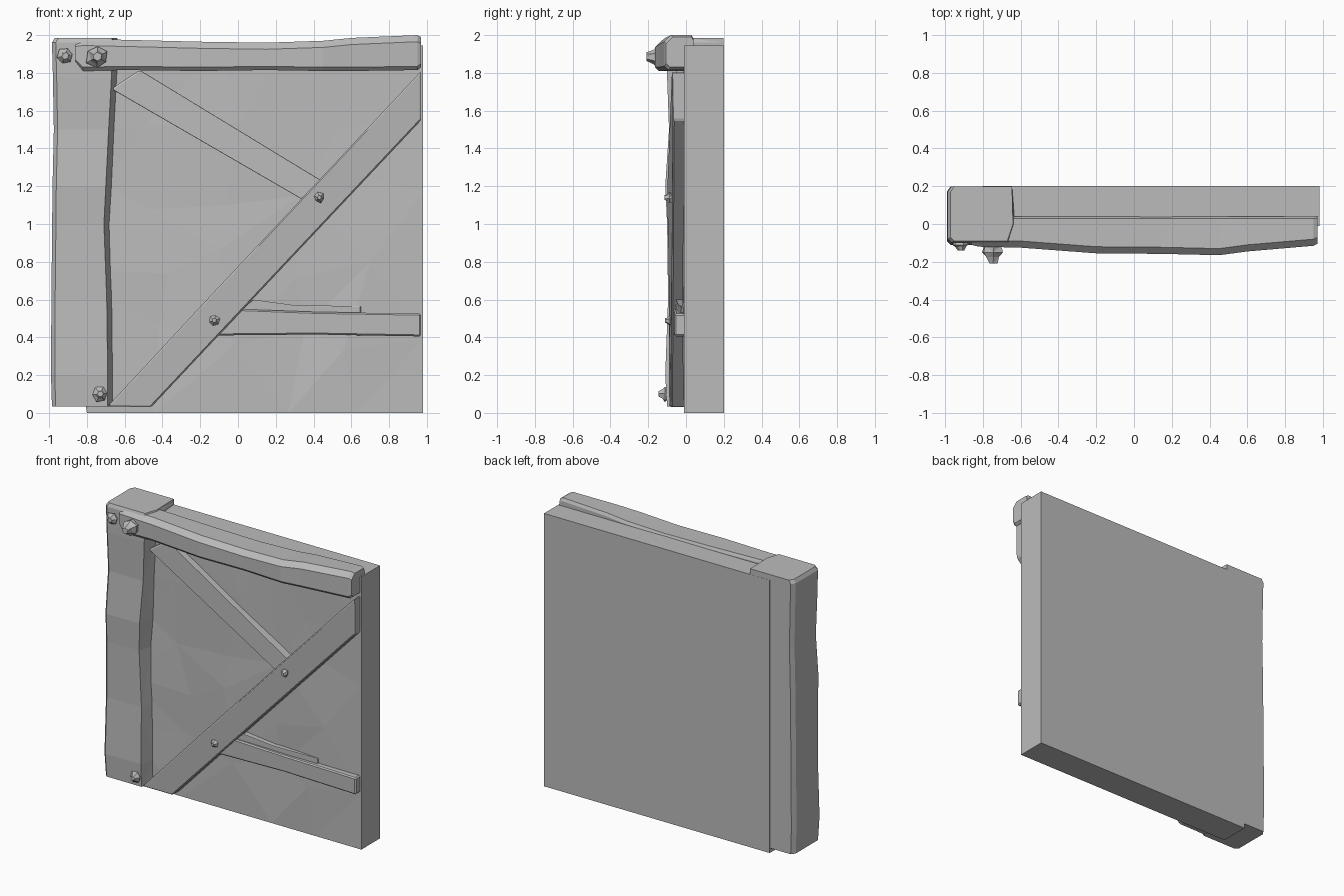
import bpy, bmesh, math, random
from mathutils import Vector

random.seed(4)
if "Cube" in bpy.data.objects:
    bpy.data.objects.remove(bpy.data.objects["Cube"])

grey = bpy.data.materials.new("plain grey")
grey.use_nodes = True
grey.diffuse_color = (0.5, 0.5, 0.5, 1)
grey.node_tree.nodes["Principled BSDF"].inputs["Base Color"].default_value = (0.5, 0.5, 0.5, 1)


def finish(name, bm, bevel=0):
    """Turn a bmesh into a flat shaded grey object."""
    bmesh.ops.recalc_face_normals(bm, faces=bm.faces)
    mesh = bpy.data.meshes.new(name)
    bm.to_mesh(mesh)
    bm.free()
    mesh.materials.append(grey)
    ob = bpy.data.objects.new(name, mesh)
    bpy.context.collection.objects.link(ob)
    if bevel:
        mod = ob.modifiers.new("worn edges", "BEVEL")
        mod.width = bevel
        mod.segments = 1
    return ob


def loft(name, sections, bevel=0):
    """Skin a row of matching closed sections and cap both ends."""
    bm = bmesh.new()
    rings = [[bm.verts.new(p) for p in s] for s in sections]
    for a, b in zip(rings, rings[1:]):
        for i in range(len(a)):
            j = (i + 1) % len(a)
            bm.faces.new((a[i], a[j], b[j], b[i]))
    bm.faces.new(rings[0])
    bm.faces.new(rings[-1])
    bmesh.ops.triangulate(bm, faces=[f for f in bm.faces if len(f.verts) == 4])
    return finish(name, bm, bevel)


def plank(name, outline, back=0.03, bevel=0.008):
    """Board drawn in the front plane; every corner is (x, z, front y)."""
    front = [(x, y, z) for x, z, y in outline]
    rear = [(x, back, z) for x, z, y in outline]
    return loft(name, [front, rear], bevel)


def bolt(name, x, z, base, tip, r, turn):
    """Crude faceted bolt head pointing to the front."""
    rings = []
    for t, k in ((0, 0.8), (0.4, 1), (0.65, 0.65), (1, 0.4)):
        ring = []
        for i in range(6):
            a = turn + i * math.tau / 6
            q = r * k * random.uniform(0.85, 1.1)
            ring.append((x + q * math.cos(a), base + (tip - base) * t, z + q * math.sin(a)))
        rings.append(ring)
    return loft(name, rings)


# Infill panel: a slab with a slightly uneven plaster front
bm = bmesh.new()
bmesh.ops.create_cube(bm, size=1)
for v in bm.verts:
    v.co = Vector((0.98 if v.co.x > 0 else -0.8,
                   0.2 if v.co.y > 0 else -0.01,
                   1.945 if v.co.z > 0 else 0))
face = min(bm.faces, key=lambda f: f.calc_center_median().y)
bmesh.ops.subdivide_edges(bm, edges=list(face.edges), cuts=4, use_grid_fill=True)
for v in bm.verts:
    if v.co.y < 0 and v.co.x < 0.97 and 0.01 < v.co.z < 1.94:
        v.co += Vector((random.uniform(-0.1, 0.1), random.uniform(-0.012, 0.014),
                        random.uniform(-0.1, 0.1)))
bmesh.ops.triangulate(bm, faces=[f for f in bm.faces if f.calc_center_median().y < 0.02])
finish("infill_panel", bm)

# Corner post: height, left edge, right edge, front
post = []
for z, xl, xr, yf in ((0.035, -0.985, -0.69, -0.1), (0.2, -0.99, -0.69, -0.11),
                      (0.6, -0.988, -0.695, -0.095), (1.0, -0.984, -0.71, -0.1),
                      (1.2, -0.982, -0.7, -0.11), (1.5, -0.975, -0.685, -0.09),
                      (1.78, -0.98, -0.67, -0.1), (1.96, -0.985, -0.66, -0.1),
                      (1.985, -0.97, -0.67, -0.09)):
    post.append([(xl, yf + 0.02, z), (xl + 0.02, yf, z), (xr, yf, z), (xr + 0.03, 0, z),
                 (-0.645, 0.199, z), (xl + 0.02, 0.199, z), (xl, 0.17, z)])
loft("corner_post", post)

# Top beam: position, front, bottom, top
beam = []
for x, yf, zb, zt in ((-0.86, -0.11, 1.85, 1.975), (-0.82, -0.12, 1.81, 1.98),
                      (-0.6, -0.125, 1.815, 1.975), (-0.2, -0.155, 1.81, 1.965),
                      (0.15, -0.158, 1.815, 1.96), (0.45, -0.165, 1.81, 1.97),
                      (0.6, -0.145, 1.81, 1.985), (0.95, -0.115, 1.815, 2.0),
                      (0.97, -0.105, 1.83, 1.99)):
    beam.append([(x, yf + 0.02, zb), (x, yf, zb + 0.02), (x, yf, zt - 0.035),
                 (x, yf + 0.035, zt), (x, 0.03, zt), (x, 0.04, zt - 0.02), (x, 0.04, zb)])
loft("top_beam", beam)

# Long diagonal brace and the two short boards that meet it
plank("diagonal_brace", [(-0.69, 0.035, -0.09), (-0.46, 0.03, -0.08), (0.25, 0.785, -0.075),
                         (0.97, 1.55, -0.07), (0.97, 1.81, -0.075), (0.38, 1.18, -0.1),
                         (-0.15, 0.615, -0.09)])
plank("upper_brace", [(-0.67, 1.715, -0.05), (0.34, 1.13, -0.065), (0.45, 1.225, -0.065),
                      (-0.52, 1.815, -0.05)])
plank("lower_rail", [(-0.13, 0.41, -0.065), (0.4, 0.415, -0.055), (0.97, 0.405, -0.06),
                     (0.97, 0.525, -0.06), (0.4, 0.535, -0.06), (0.0, 0.55, -0.065)])
plank("rail_splinter", [(-0.02, 0.53, -0.05), (0.65, 0.53, -0.03), (0.65, 0.565, -0.025),
                        (0.3, 0.57, -0.04), (0.08, 0.6, -0.055)], bevel=0.004)

# Bolts
bolt("post_top_bolt", -0.915, 1.89, -0.09, -0.14, 0.045, 0.2)
bolt("beam_bolt", -0.745, 1.885, -0.11, -0.21, 0.062, 0.5)
bolt("post_foot_bolt", -0.73, 0.1, -0.09, -0.145, 0.042, 0.1)
bolt("brace_low_bolt", -0.125, 0.49, -0.07, -0.11, 0.028, 0.3)
bolt("brace_high_bolt", 0.43, 1.14, -0.07, -0.115, 0.028, 0.8)
